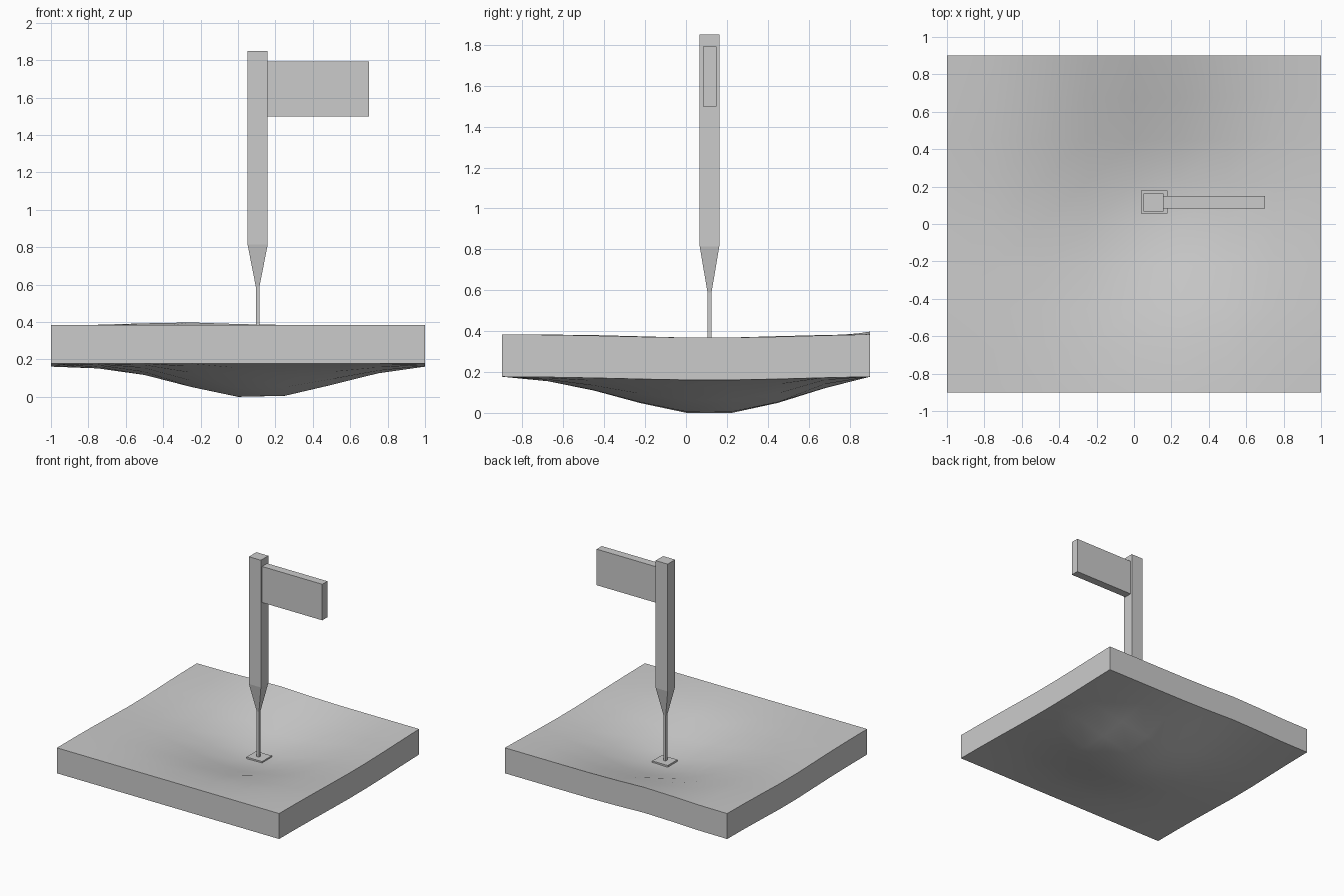
import bpy, bmesh
from math import exp

if "Cube" in bpy.data.objects:
    bpy.data.objects.remove(bpy.data.objects["Cube"])

PX, PY = 0.105, 0.115      # pole position
THICK = 0.207              # slab thickness


def finish(bm, name):
    bmesh.ops.recalc_face_normals(bm, faces=bm.faces[:])
    me = bpy.data.meshes.new(name)
    bm.to_mesh(me)
    bm.free()
    ob = bpy.data.objects.new(name, me)
    bpy.context.collection.objects.link(ob)
    return ob


def box(name, x0, x1, y0, y1, z0, z1):
    bm = bmesh.new()
    bmesh.ops.create_cube(bm, size=1)
    for v in bm.verts:
        v.co = (x1 if v.co.x > 0 else x0, y1 if v.co.y > 0 else y0, z1 if v.co.z > 0 else z0)
    return finish(bm, name)


def ground(x, y):
    """Underside height: a soft bowl around the pole, nearly level at the rim."""
    r2 = (x - PX) ** 2 + (y - PY) ** 2
    dip = 0.19 * exp(-r2 / 0.57 ** 2) * (1 - (abs(y) / 0.9) ** 6)
    rise = 0.014 * exp(-((x + 0.3) / 0.3) ** 2 - ((y - 0.9) / 0.12) ** 2)
    left_sag = 0.012 * exp(-((x + 1) / 0.3) ** 2 - ((y - 0.1) / 0.4) ** 2)
    return 0.183 - dip + rise - left_sag


# Green: 8 x 8 dished sheet, extruded upward into a slab
bm = bmesh.new()
bmesh.ops.create_grid(bm, x_segments=8, y_segments=8, size=1)
for v in bm.verts:
    v.co.y *= 0.9
    v.co.z = ground(v.co.x, v.co.y)
low = min(v.co.z for v in bm.verts)
for v in bm.verts:
    v.co.z -= low
ext = bmesh.ops.extrude_face_region(bm, geom=bm.faces[:], use_keep_orig=True)
for g in ext["geom"]:
    if isinstance(g, bmesh.types.BMVert):
        g.co.z += THICK
green = finish(bm, "green_slab")
bpy.context.view_layer.objects.active = green
green.select_set(True)
bpy.ops.object.shade_smooth_by_angle(angle=0.6)
green.select_set(False)

# Square hole marker at the bottom of the dip
box("hole_plate", 0.038, 0.178, 0.055, 0.18, 0.15, 0.222)

# Pole: square sections, thin stem widening to a thick upper post
bm = bmesh.new()
rings = []
for hx, hy, z in [(0.01, 0.01, 0.17), (0.01, 0.01, 0.59), (0.054, 0.048, 0.815), (0.054, 0.048, 1.85)]:
    rings.append([bm.verts.new((PX + sx * hx, PY + sy * hy, z))
                  for sx, sy in ((-1, -1), (1, -1), (1, 1), (-1, 1))])
for a, b in zip(rings, rings[1:]):
    for i in range(4):
        j = (i + 1) % 4
        bm.faces.new((a[i], a[j], b[j], b[i]))
bm.faces.new(rings[0])
bm.faces.new(rings[-1])
finish(bm, "flag_pole")

# Flag: thick rectangular board
box("flag", 0.155, 0.70, 0.083, 0.149, 1.50, 1.793)
